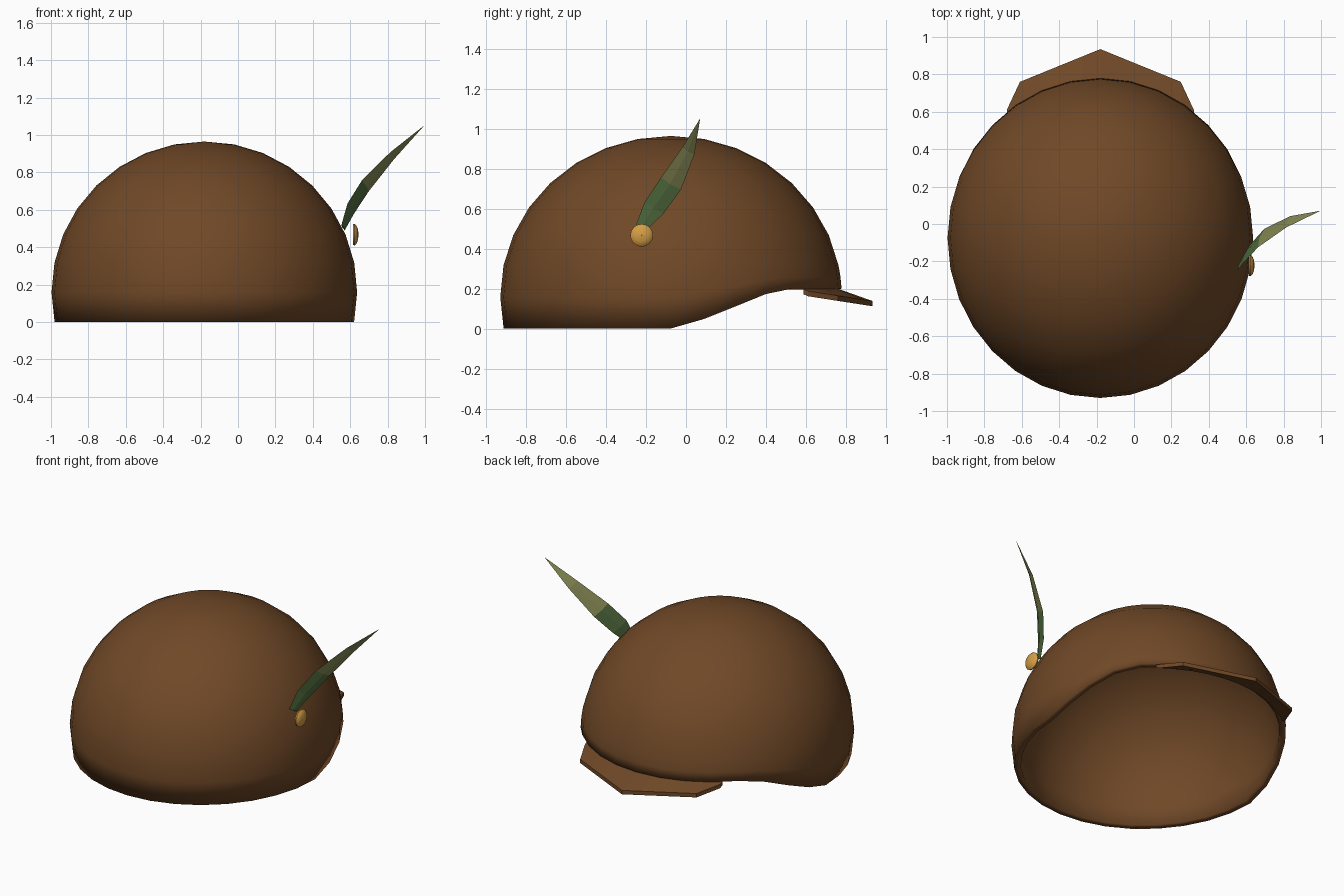
import bpy, bmesh, math
from mathutils import Vector

cube = bpy.data.objects.get("Cube")
if cube:
    bpy.data.objects.remove(cube, do_unlink=True)


def material(name, color):
    m = bpy.data.materials.new(name)
    m.use_nodes = True
    m.diffuse_color = (*color, 1)
    bsdf = next(n for n in m.node_tree.nodes if n.type == 'BSDF_PRINCIPLED')
    bsdf.inputs["Base Color"].default_value = (*color, 1)
    return m


brown = material("brown_leather", (0.16, 0.065, 0.02))
green = material("feather_green", (0.085, 0.155, 0.05))
olive = material("feather_olive", (0.23, 0.24, 0.085))
gold = material("gold", (0.66, 0.34, 0.06))


def finish(bm, name, mats, smooth=None):
    bmesh.ops.remove_doubles(bm, verts=bm.verts, dist=0.0005)
    bmesh.ops.recalc_face_normals(bm, faces=bm.faces)
    mesh = bpy.data.meshes.new(name)
    bm.to_mesh(mesh)
    bm.free()
    for m in mats:
        mesh.materials.append(m)
    ob = bpy.data.objects.new(name, mesh)
    bpy.context.collection.objects.link(ob)
    if smooth:
        bpy.ops.object.select_all(action='DESELECT')
        ob.select_set(True)
        bpy.context.view_layer.objects.active = ob
        bpy.ops.object.shade_smooth_by_angle(angle=math.radians(smooth))
    return ob


def loft(bm, rings, closed=True):
    """Bridge successive rings of points with quads."""
    loops = [[bm.verts.new(p) for p in r] for r in rings]
    n = len(loops[0])
    faces = []
    for a, b in zip(loops, loops[1:]):
        for i in range(n if closed else n - 1):
            j = (i + 1) % n
            faces.append(bm.faces.new((a[i], a[j], b[j], b[i])))
    return loops, faces


def interp(points, t):
    for (a, u), (b, v) in zip(points, points[1:]):
        if t <= b:
            return u + (v - u) * max(0, (t - a) / (b - a))
    return points[-1][1]


# Cap shell: half ellipsoid with a rim that rises at the back
CENTER = Vector((-0.18, -0.075, 0.16))
RADII = Vector((0.817, 0.855, 0.805))
RIM = [(-1, 0), (-0.08, 0), (0.07, 0.04), (0.2, 0.09), (0.36, 0.16), (0.48, 0.2), (1, 0.2)]
SEGMENTS = 32
STEP = math.radians(11.25)


def on_shell(phi, lat):
    unit = Vector((math.cos(lat) * math.cos(phi), math.cos(lat) * math.sin(phi), math.sin(lat)))
    return CENTER + unit * RADII


def rim_lat(phi):
    z = interp(RIM, CENTER.y + RADII.y * math.sin(phi))
    return math.asin((z - CENTER.z) / RADII.z)


angles = [math.tau * i / SEGMENTS for i in range(SEGMENTS)]
rings = [[on_shell(a, rim_lat(a) * (1 - f) + STEP * f) for a in angles] for f in (0, 0.5)]
rings += [[on_shell(a, STEP * k) for a in angles] for k in range(1, 8)]
bm = bmesh.new()
loops, _ = loft(bm, rings)
pole = bm.verts.new(on_shell(0, math.pi / 2))
for i in range(SEGMENTS):
    bm.faces.new((loops[-1][i], loops[-1][(i + 1) % SEGMENTS], pole))
shell = finish(bm, "cap_shell", [brown], 40)
solid = shell.modifiers.new("wall", 'SOLIDIFY')
solid.thickness = 0.04
solid.offset = -1

# Back brim: pointed crescent following the raised rim
OUTER = [(-0.5, 0.61), (-0.43, 0.76), (0, 0.935), (0.43, 0.76), (0.5, 0.61)]
DROP = [(0.6, 0.19), (0.76, 0.165), (0.935, 0.138)]
xs = [-0.5, -0.465, -0.43, -0.32, -0.21, -0.1, 0]
xs += [-x for x in reversed(xs[:-1])]
rings = []
for x in xs:
    y_out = interp(OUTER, x)
    y_in = CENTER.y + 0.98 * RADII.y * math.sqrt(1 - (x / RADII.x) ** 2)
    y_in = min(y_in, y_out - 0.012)
    top_in = Vector((x + CENTER.x, y_in, 0.199))
    top_out = Vector((x + CENTER.x, y_out, interp(DROP, y_out)))
    down = Vector((0, 0, -0.026))
    rings.append([top_in, top_out, top_out + down, top_in + down])
bm = bmesh.new()
loops, _ = loft(bm, rings)
bm.faces.new(loops[0])
bm.faces.new(loops[-1])
finish(bm, "back_brim", [brown])

# Feather: curved blade with a ridge, green at the base and olive at the tip
SPINE = [(0.562, -0.225, 0.505), (0.602, -0.16, 0.605), (0.68, -0.075, 0.727),
         (0.825, 0.012, 0.89), (0.995, 0.07, 1.05)]
WIDTHS = [0.5, 0.95, 1.0, 0.6, 0.01]
spread = Vector((0.0175, 0.05, -0.03))
rings = []
for i, (p, w) in enumerate(zip(SPINE, WIDTHS)):
    p = Vector(p)
    tangent = Vector(SPINE[min(i + 1, 4)]) - Vector(SPINE[max(i - 1, 0)])
    ridge = spread.cross(tangent).normalized() * 0.011 * w
    rings.append([p - spread * w, p + ridge, p + spread * w, p - ridge])
bm = bmesh.new()
loops, faces = loft(bm, rings)
for f in faces:
    f.material_index = 1 if f.calc_center_median().z > 0.73 else 0
bm.faces.new(loops[0])
bm.faces.new(loops[-1])
finish(bm, "feather", [green, olive])

# Button: flat disc with a low domed front, facing sideways
PROFILE = [(0.615, 0.001), (0.615, 0.056), (0.624, 0.057), (0.634, 0.047), (0.641, 0.03), (0.645, 0.001)]
turn = [math.tau * i / 16 for i in range(16)]
bm = bmesh.new()
loops, _ = loft(bm, [[(x, -0.222 + r * math.cos(a), 0.467 + r * math.sin(a)) for a in turn]
                     for x, r in PROFILE])
finish(bm, "button", [gold], 40)
